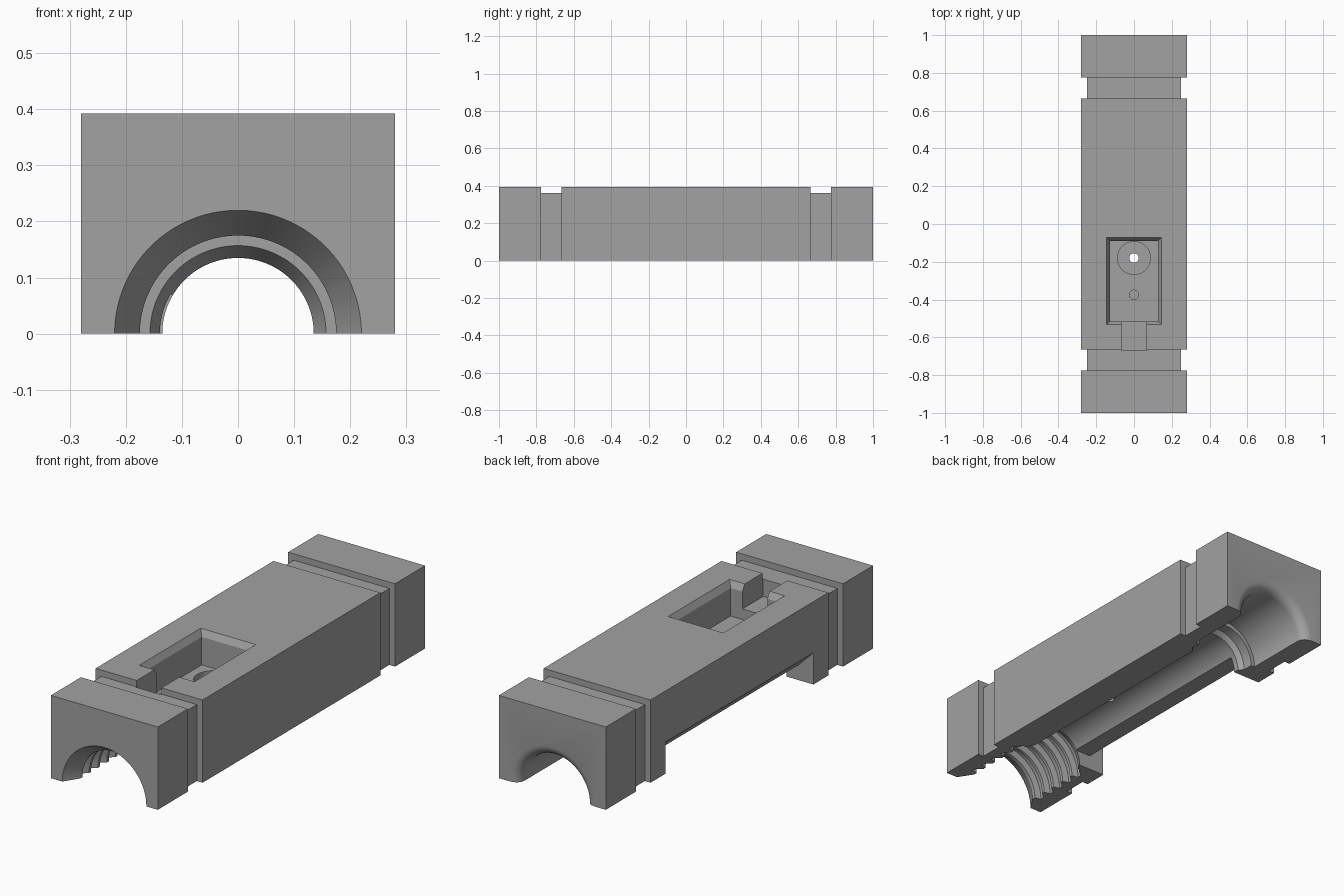
import bpy, bmesh, math
from mathutils import Matrix

if "Cube" in bpy.data.objects:
    bpy.data.objects.remove(bpy.data.objects["Cube"])

grey = bpy.data.materials.new("plain_grey")
grey.diffuse_color = (0.36, 0.36, 0.36, 1)
grey.use_nodes = True
grey.node_tree.nodes["Principled BSDF"].inputs["Base Color"].default_value = grey.diffuse_color


def make(name, bm):
    bmesh.ops.recalc_face_normals(bm, faces=bm.faces)
    me = bpy.data.meshes.new(name)
    bm.to_mesh(me)
    bm.free()
    me.materials.append(grey)
    ob = bpy.data.objects.new(name, me)
    bpy.context.collection.objects.link(ob)
    return ob


def box(name, x0, x1, y0, y1, z0, z1, flare=0):
    """Box whose top can flare outwards."""
    bm = bmesh.new()
    bmesh.ops.create_cube(bm, size=1)
    for v in bm.verts:
        f = flare if v.co.z > 0 else 0
        v.co = (x1 + f if v.co.x > 0 else x0 - f,
                y1 + f if v.co.y > 0 else y0 - f,
                z1 if v.co.z > 0 else z0)
    return make(name, bm)


def rod(name, y, r, z0, z1):
    bm = bmesh.new()
    bmesh.ops.create_cone(bm, cap_ends=True, segments=32, radius1=r, radius2=r, depth=z1 - z0,
                          matrix=Matrix.Translation((0, y, (z0 + z1) / 2)))
    return make(name, bm)


def lathe(name, profile, seg=96):
    """Solid of revolution around the y axis from (y, radius) points."""
    bm = bmesh.new()
    rings = [[bm.verts.new((r * math.cos(2 * math.pi * (i + .5) / seg), y,
                            r * math.sin(2 * math.pi * (i + .5) / seg))) for i in range(seg)]
             for y, r in profile]
    for a, b in zip(rings, rings[1:]):
        for i in range(seg):
            j = (i + 1) % seg
            bm.faces.new((a[i], a[j], b[j], b[i]))
    bm.faces.new(rings[0])
    bm.faces.new(rings[-1])
    return make(name, bm)


def prism(name, xz, y0, y1):
    bm = bmesh.new()
    face = bm.faces.new([bm.verts.new((x, y0, z)) for x, z in xz])
    new = bmesh.ops.extrude_face_region(bm, geom=[face])["geom"]
    bmesh.ops.translate(bm, vec=(0, y1 - y0, 0),
                        verts=[g for g in new if isinstance(g, bmesh.types.BMVert)])
    return make(name, bm)


# Main block
W, H = 0.28, 0.392
body = box("half_block", -W, W, -1, 1, 0, H)
cutters = []

# Clamp grooves around the sides and top, near both ends
for s in (-1, 1):
    y0, y1 = sorted((s * 0.665, s * 0.775))
    cutters += [box("groove_top", -1, 1, y0, y1, 0.362, 1),
                box("groove_left", -1, -0.25, y0, y1, -1, 1),
                box("groove_right", 0.25, 1, y0, y1, -1, 1)]

# Bore: ribbed front socket, narrow middle, smooth back socket with rounded mouth
profile = [(-1.02, 0.22), (-1, 0.22), (-0.93, 0.175)]
for i in range(5):
    y = -0.93 + i * 0.066
    profile += [(y + 0.015, 0.175), (y + 0.022, 0.205), (y + 0.042, 0.205), (y + 0.066, 0.175)]
profile += [(-0.585, 0.175), (-0.585, 0.157)]
profile += [(-0.585 + 0.04 * math.sin(a), 0.135 + 0.022 * (1 - math.sin(a)))
            for a in (0.3, 0.7, 1.1, 1.57)]
profile += [(0.58, 0.135), (0.60, 0.155), (0.65, 0.155), (0.65, 0.175)]
profile += [(0.955 + 0.045 * math.sin(a), 0.22 - 0.045 * math.cos(a))
            for a in (0, 0.4, 0.8, 1.2, 1.57)]
profile += [(1.02, 0.22)]
cutters.append(lathe("bore", profile))

# Relief under the left wall
cutters.append(prism("side_relief", [(-0.5, -0.1), (0, -0.1), (0, 0.07), (-0.2, 0.07),
                                     (-W, 0.15), (-0.5, 0.15)], -0.553, 0.553))

# Top pocket with bevelled rim, channel to the groove, and holes
cutters += [box("pocket", -0.127, 0.127, -0.515, -0.09, 0.23, 0.6),
            box("pocket_rim", -0.127, 0.127, -0.515, -0.09, H - 0.03, H + 0.001, 0.018),
            box("channel", -0.065, 0.065, -0.67, -0.5, 0.28, 0.6),
            rod("counterbore", -0.18, 0.0875, 0.205, 0.3),
            rod("through_hole", -0.18, 0.025, 0.05, 0.3),
            rod("pin_hole", -0.375, 0.025, 0.18, 0.3)]

for c in cutters:
    m = body.modifiers.new(c.name, "BOOLEAN")
    m.operation, m.solver, m.object = "DIFFERENCE", "EXACT", c

# Apply the cuts and discard the cutters
bpy.context.view_layer.update()
dg = bpy.context.evaluated_depsgraph_get()
result = bpy.data.meshes.new_from_object(body.evaluated_get(dg))
body.modifiers.clear()
body.data = result
for c in cutters:
    bpy.data.objects.remove(c)

# Smooth the round surfaces, keep the edges sharp
bpy.context.view_layer.objects.active = body
body.select_set(True)
bpy.ops.object.shade_smooth_by_angle(angle=math.radians(25))
